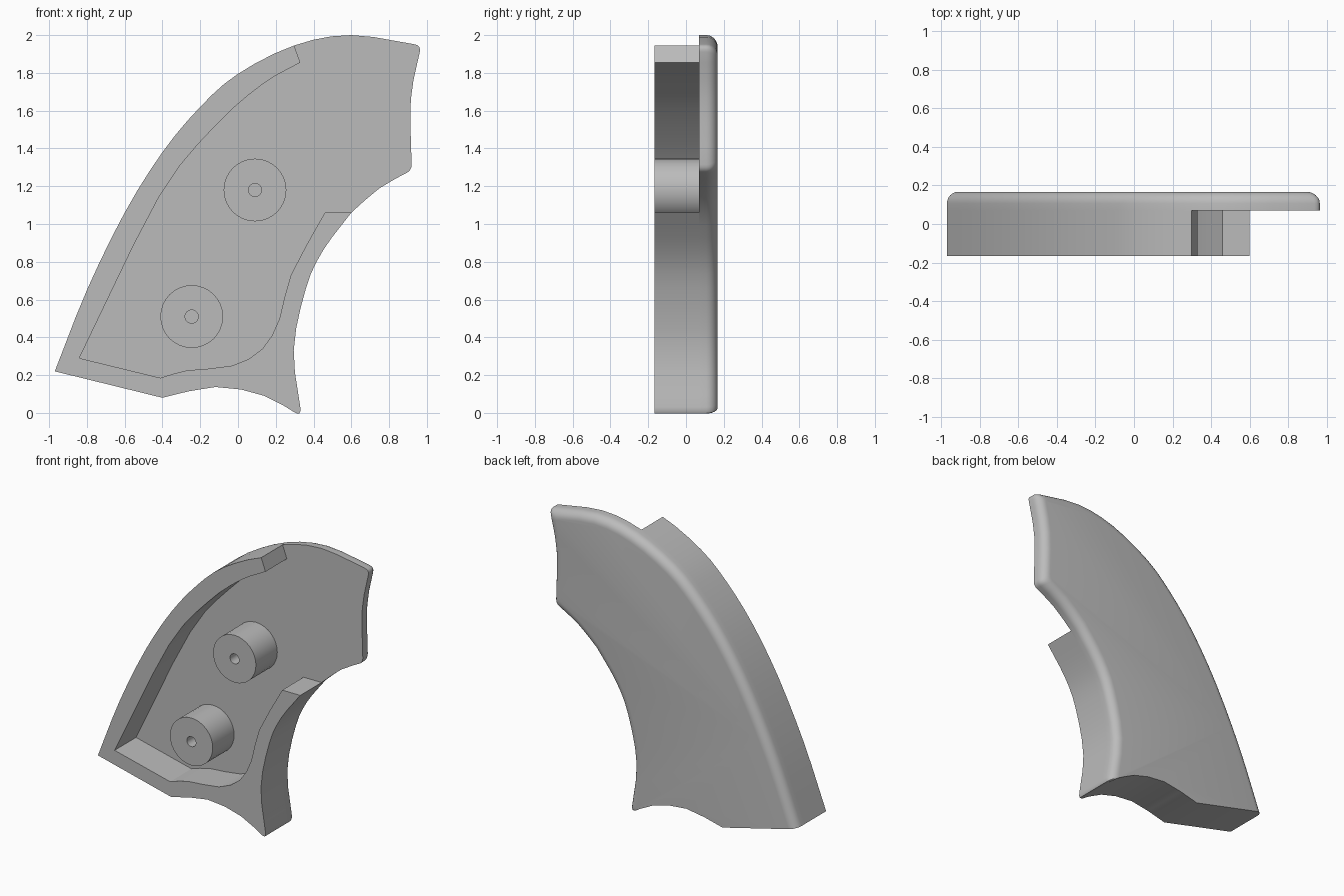
import bpy, bmesh, math
from mathutils import Vector as V

cube = bpy.data.objects.get("Cube")
if cube:
    bpy.data.objects.remove(cube, do_unlink=True)

FRONT, MID, BACK = -0.167, 0.07, 0.167
ROUND = 0.06

grey = bpy.data.materials.new("plain grey")
grey.use_nodes = True
grey.diffuse_color = (0.5, 0.5, 0.5, 1)
grey.node_tree.nodes["Principled BSDF"].inputs["Base Color"].default_value = (0.5, 0.5, 0.5, 1)


def curve(points, n):
    """Smooth path through the points, n steps per span."""
    p = [V(q) for q in points]
    p = [2 * p[0] - p[1]] + p + [2 * p[-1] - p[-2]]
    out = []
    for a, b, c, d in zip(p, p[1:], p[2:], p[3:]):
        for i in range(n):
            t = i / n
            out.append(0.5 * (2 * b + (c - a) * t + (2 * a - 5 * b + 4 * c - d) * t * t
                              + (3 * b - a - 3 * c + d) * t ** 3))
    return out + [p[-2]]


def inset(loop, dists):
    """Move each edge of a clockwise loop inward by its own distance."""
    out = []
    for i, p in enumerate(loop):
        e1 = (p - loop[i - 1]).normalized()
        e2 = (loop[(i + 1) % len(loop)] - p).normalized()
        n1, n2 = V((e1.y, -e1.x)), V((e2.y, -e2.x))
        d1, d2 = dists[i - 1], dists[i]
        det = n1.x * n2.y - n1.y * n2.x
        if abs(det) < 1e-3:
            out.append(p + n1 * d1)
        else:
            out.append(p + V((d1 * n2.y - d2 * n1.y, d2 * n1.x - d1 * n2.x)) / det)
    return out


def round_corners(loop, corners):
    """Replace the listed corners by small arcs."""
    out = []
    for i, p in enumerate(loop):
        if i not in corners:
            out.append(p)
            continue
        ends = []
        for q in (loop[i - 1], loop[(i + 1) % len(loop)]):
            step = q - p
            ends.append(p + step.normalized() * min(corners[i], 0.45 * step.length))
        for k in range(5):
            t = k / 4
            out.append(ends[0] * (1 - t) ** 2 + p * 2 * t * (1 - t) + ends[1] * t * t)
    return out


def loft(name, layers, start_cap=True, end_cap=True, angle=30):
    """Join (y, loop) layers into a skin."""
    bm = bmesh.new()
    rings = [[bm.verts.new((p.x, y, p.y)) for p in loop] for y, loop in layers]
    for r, s in zip(rings, rings[1:]):
        for i in range(len(r)):
            j = (i + 1) % len(r)
            bm.faces.new((r[i], r[j], s[j], s[i]))
    if start_cap:
        bm.faces.new(rings[0])
    if end_cap:
        bm.faces.new(rings[-1][::-1])
    bmesh.ops.recalc_face_normals(bm, faces=bm.faces)
    # an open skin must still face away from its front cap
    caps = [f for f in bm.faces if len(f.verts) > 4]
    if start_cap and caps[0].normal.y > 0:
        bmesh.ops.reverse_faces(bm, faces=bm.faces)
    mesh = bpy.data.meshes.new(name)
    bm.to_mesh(mesh)
    bm.free()
    mesh.materials.append(grey)
    ob = bpy.data.objects.new(name, mesh)
    bpy.context.collection.objects.link(ob)
    bpy.ops.object.select_all(action="DESELECT")
    ob.select_set(True)
    bpy.context.view_layer.objects.active = ob
    bpy.ops.object.shade_smooth_by_angle(angle=math.radians(angle))
    return ob


# Outline sections, clockwise from the lower left corner
outer = curve([(-.97, .22), (-.8, .65), (-.6, 1.06), (-.4, 1.38), (-.2, 1.62), (0, 1.795),
               (.297, 1.945), (.6, 2), (.97, 1.945)], 3)
split = 6 * 3
right = curve([(.97, 1.945), (.915, 1.66), (.92, 1.285)], 3)
hollow_top = curve([(.92, 1.285), (.75, 1.19), (.6, 1.06)], 2)
hollow_low = curve([(.6, 1.06), (.45, .86), (.36, .66), (.295, .33), (.338, -.022)], 3)
bottom = curve([(.338, -.022), (.14, .09), (-.12, .137), (-.4, .08)], 2)

# Plate with the back edge rounded everywhere except along the bottom
outline = outer[:-1] + right[:-1] + hollow_top[:-1] + hollow_low[:-1] + bottom
top_corner = len(outer) - 1
side_corner = top_corner + len(right) - 1
tip = len(outline) - len(bottom)
corners = {top_corner: .035, side_corner: .03, tip: .06}
layers = [(MID, round_corners(outline, corners))]
for k in range(7):
    a = math.pi / 2 * k / 6
    d = ROUND * (1 - math.cos(a))
    dists = [d if i < tip else 0 for i in range(len(outline))]
    layers.append((BACK - ROUND + ROUND * math.sin(a),
                   round_corners(inset(outline, dists), corners)))
loft("curved_plate", layers)

# Rim wall standing on the front of the plate
inner_long = curve([(.33, 1.855), (.13, 1.74), (-.12, 1.52), (-.42, 1.14), (-.84, .29)], 3)
inner_low = curve([(-.41, .185), (-.27, .225), (-.03, .25), (.13, .34), (.22, .5),
                   (.28, .73), (.46, 1.06)], 2)
wall = outer[:split + 1] + inner_long + inner_low + hollow_low[:-1] + bottom
wall = round_corners(wall, {len(wall) - len(bottom): .06})
loft("rim_wall", [(FRONT, wall), (MID, wall)], end_cap=False)


# Two screw posts with a bored hole
def circle(cx, cz, r, n=32):
    return [V((cx + r * math.sin(2 * math.pi * i / n), cz + r * math.cos(2 * math.pi * i / n)))
            for i in range(n)]


for name, x, z in (("upper_post", .09, 1.18), ("lower_post", -.245, .51)):
    big, small = circle(x, z, .166), circle(x, z, .035)
    loft(name, [(MID, big), (FRONT, big), (FRONT, small), (MID - .01, small)],
         start_cap=False)
